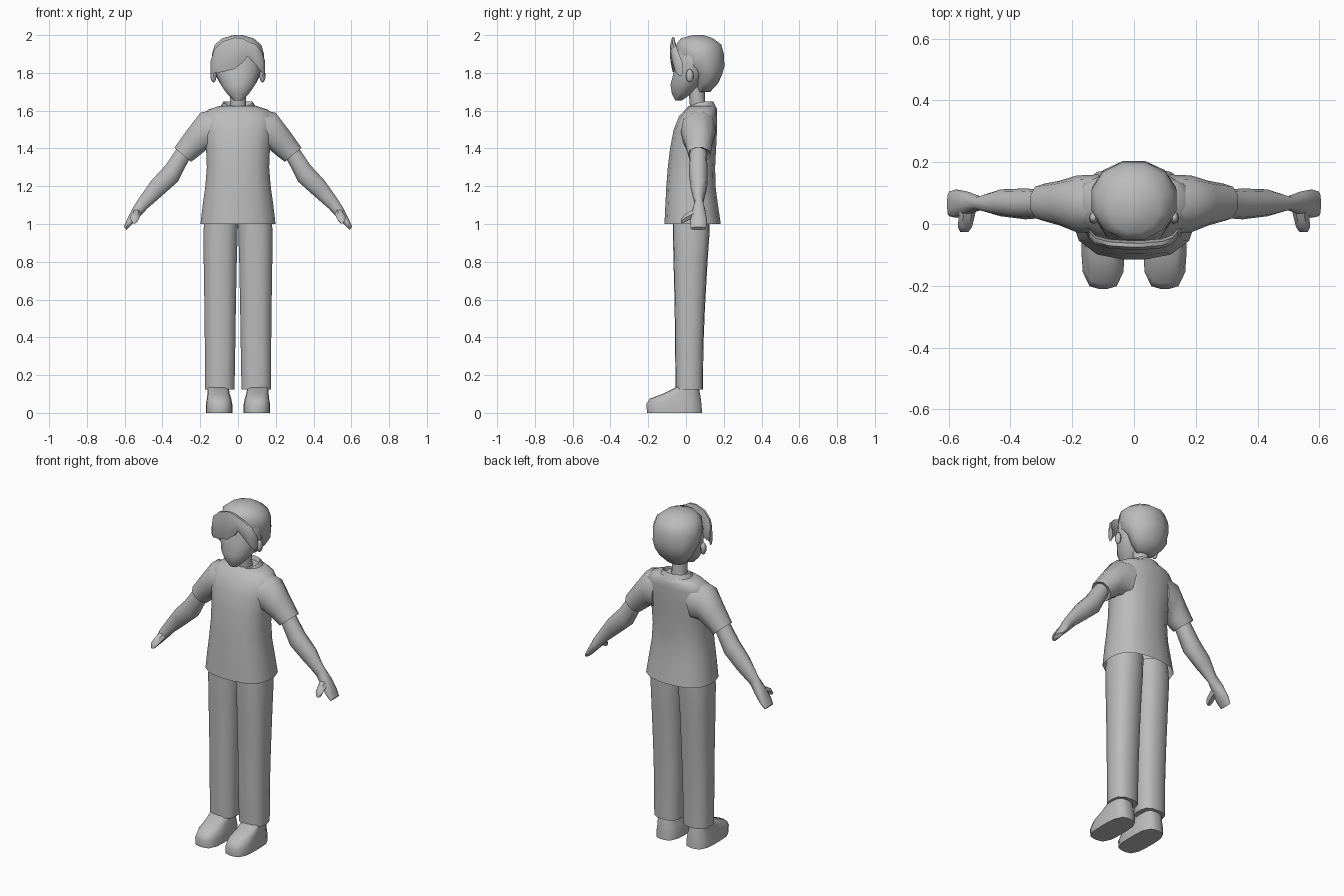
import bpy, bmesh, math
from mathutils import Vector

grey = bpy.data.materials.new("grey")
grey.diffuse_color = (0.5, 0.5, 0.5, 1)


def ring(c, u, v, n=12, p=2.5):
    """Rounded-box loop around centre c with half axes u and v."""
    c, u, v = Vector(c), Vector(u), Vector(v)
    pts = []
    for i in range(n):
        a = 2 * math.pi * (i + 0.5) / n
        ca, sa = math.cos(a), math.sin(a)
        r = (abs(ca) ** p + abs(sa) ** p) ** (-1 / p)
        pts.append(c + u * (ca * r) + v * (sa * r))
    return pts


def level(z, x0, x1, y0, y1, n=12, p=2.5):
    """Horizontal loop filling the given x and y range."""
    return ring(((x0 + x1) / 2, (y0 + y1) / 2, z),
                ((x1 - x0) / 2, 0, 0), (0, (y1 - y0) / 2, 0), n, p)


def limb(xt, zt, xb, zb, y0, y1, n=10, p=2.3):
    """Slanted loop given by its upper and lower points in xz and its y range."""
    return ring(((xt + xb) / 2, (y0 + y1) / 2, (zt + zb) / 2),
                ((xt - xb) / 2, 0, (zt - zb) / 2), (0, (y1 - y0) / 2, 0), n, p)


def finish(name, bm, mirror=False, angle=50):
    bmesh.ops.recalc_face_normals(bm, faces=bm.faces)
    me = bpy.data.meshes.new(name)
    bm.to_mesh(me)
    bm.free()
    me.materials.append(grey)
    me.shade_smooth()
    me.set_sharp_from_angle(angle=math.radians(angle))
    ob = bpy.data.objects.new(name, me)
    bpy.context.collection.objects.link(ob)
    if mirror:
        ob.modifiers.new("mirror", 'MIRROR').use_mirror_merge = False
    return ob


def loft(name, rings, caps=(True, True), mirror=False, angle=50):
    bm = bmesh.new()
    loops = [[bm.verts.new(p) for p in r] for r in rings]
    n = len(loops[0])
    for a, b in zip(loops, loops[1:]):
        for i in range(n):
            j = (i + 1) % n
            bm.faces.new((a[i], a[j], b[j], b[i]))
    if caps[0]:
        bm.faces.new(loops[0])
    if caps[1]:
        bm.faces.new(loops[-1])
    return finish(name, bm, mirror, angle)


# Shirt body, open at the hem
loft("shirt", [level(z, -x, x, y0, y1, 16, 2.6) for z, x, y0, y1 in (
    (1.0, .20, -.115, .185), (1.1, .188, -.11, .17), (1.2, .174, -.105, .157),
    (1.3, .166, -.097, .155), (1.4, .17, -.085, .16), (1.5, .185, -.066, .165),
    (1.57, .19, -.037, .166), (1.605, .16, -.005, .165), (1.625, .10, .015, .155))],
    caps=(False, True))

# Sleeves with a turned-in cuff
loft("sleeve", [limb(*s) for s in (
    (.10, 1.615, .13, 1.38, -.03, .16), (.20, 1.592, .17, 1.388, -.027, .157),
    (.27, 1.50, .21, 1.355, -.005, .14), (.338, 1.405, .247, 1.328, .01, .13),
    (.322, 1.405, .255, 1.345, .02, .12))], mirror=True)

# Collar, lower at the front
collar = [level(1.605, -.105, .105, -.005, .168), level(1.648, -.078, .078, .015, .145),
          level(1.60, -.06, .06, .025, .125)]
for loop in collar:
    for p in loop:
        p.z -= .03 * min(1, max(0, (.08 - p.y) / .08))
loft("collar", collar, caps=(False, False))

# Arms with flat mitten hands
loft("arm", [limb(*s) for s in (
    (.318, 1.41, .255, 1.345, .02, .11), (.385, 1.312, .318, 1.222, .015, .115),
    (.458, 1.233, .405, 1.145, .025, .112), (.52, 1.145, .478, 1.082, .045, .09),
    (.558, 1.085, .518, 1.04, .03, .105), (.59, 1.02, .56, .998, .02, .112),
    (.605, .985, .59, .968, .025, .105))], mirror=True)

# Thumbs
loft("thumb", [ring(c, (r, 0, r * .6), (-r * .7, 0, r), 6, 2) for c, r in (
    ((.535, .06, 1.065), .022), ((.542, .02, 1.045), .021),
    ((.547, -.01, 1.028), .019), ((.549, -.026, 1.015), .011))], mirror=True)

# Trouser legs
loft("trouser_leg", [level(z, x0, x1, y0, y1, 14, 2.8) for z, x0, x1, y0, y1 in (
    (.125, .018, .175, -.055, .09), (.35, .014, .176, -.058, .092),
    (.55, .011, .178, -.06, .10), (.80, .006, .182, -.066, .114),
    (.96, .001, .184, -.07, .125), (1.05, 0, .175, -.07, .125))], mirror=True)

# Shoes
loft("shoe", [level(z, x0, x1, y0, y1, 16, 3.5) for z, x0, x1, y0, y1 in (
    (0, .03, .17, -.206, .085), (.045, .03, .17, -.21, .082),
    (.075, .036, .165, -.192, .079), (.102, .044, .162, -.12, .074),
    (.14, .05, .16, -.045, .066))], mirror=True)

# Neck
loft("neck", [level(z, -.045, .045, y0, y1, 10, 2.1) for z, y0, y1 in (
    (1.57, .025, .115), (1.66, .018, .1), (1.74, .01, .1))])

# Face and jaw
loft("head", [level(z, -x, x, y0, y1, 12, 2.2) for z, x, y0, y1 in (
    (1.655, .025, -.058, -.02), (1.69, .06, -.076, .03), (1.735, .092, -.084, .08),
    (1.80, .12, -.068, .12), (1.88, .128, -.058, .14), (1.95, .10, -.045, .13))])

# Hair over the back and crown
loft("hair", [level(z, -x, x, y0, y1, 12, 2.1) for z, x, y0, y1 in (
    (1.70, .055, .06, .13), (1.745, .098, .045, .172), (1.79, .124, .035, .193),
    (1.835, .138, -.025, .207), (1.90, .142, -.05, .204), (1.95, .126, -.055, .19),
    (1.983, .085, -.03, .145), (2.0, .025, .035, .095))])

# Swept fringe with a parting
loft("fringe", [ring((x, y, (t + b) / 2), (0, 0, (t - b) / 2), (0, .016, 0), 8, 2.2)
                for x, t, b, y in (
    (-.145, 1.865, 1.79, -.03), (-.125, 1.93, 1.795, -.052), (-.08, 1.972, 1.80, -.064),
    (-.02, 1.992, 1.815, -.068), (.025, 1.988, 1.85, -.069), (.05, 1.97, 1.885, -.066),
    (.09, 1.955, 1.845, -.063), (.125, 1.92, 1.80, -.05), (.142, 1.87, 1.78, -.03))])

# Ears
bm = bmesh.new()
bmesh.ops.create_uvsphere(bm, u_segments=8, v_segments=6, radius=1)
for v in bm.verts:
    v.co = Vector((.13 + v.co.x * .016, .02 + v.co.y * .02, 1.785 + v.co.z * .036))
finish("ear", bm, mirror=True)
